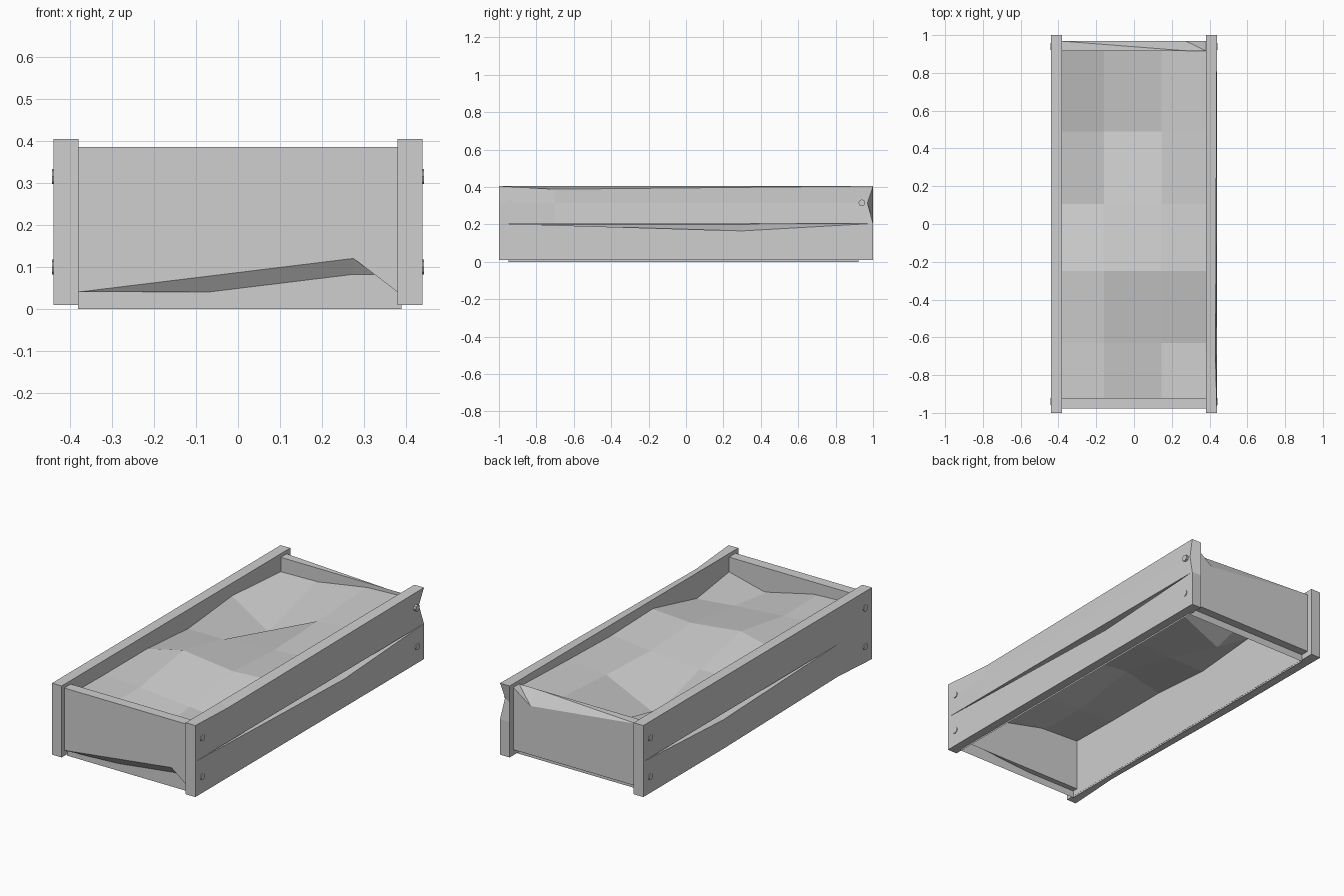
import bpy, bmesh
from mathutils import Vector, Matrix

cube = bpy.data.objects.get("Cube")
if cube:
    bpy.data.objects.remove(cube, do_unlink=True)

grey = bpy.data.materials.new("plain_grey")
grey.use_nodes = True
COLOUR = (0.62, 0.62, 0.62, 1)
grey.diffuse_color = COLOUR
grey.node_tree.nodes["Principled BSDF"].inputs["Base Color"].default_value = COLOUR


def finish(name, bm):
    mesh = bpy.data.meshes.new(name)
    bm.to_mesh(mesh)
    bm.free()
    mesh.materials.append(grey)
    obj = bpy.data.objects.new(name, mesh)
    bpy.context.collection.objects.link(obj)
    return obj


def board(name, low, high, dents=(), creases=()):
    """Box whose edges are worn: each dent is (cut axis, edge point, shift).
    Each crease joins two corners across a face, to fold it there."""
    low, high = Vector(low), Vector(high)
    bm = bmesh.new()
    bmesh.ops.create_cube(bm, size=1)
    for v in bm.verts:
        v.co = Vector([high[i] if v.co[i] > 0 else low[i] for i in range(3)])

    def nearest(point):
        return min(bm.verts, key=lambda v: (v.co - Vector(point)).length)

    for axis, point, shift in dents:
        normal = Vector([float(i == axis) for i in range(3)])
        bmesh.ops.bisect_plane(bm, geom=bm.verts[:] + bm.edges[:] + bm.faces[:],
                               plane_co=point, plane_no=normal)
    for start, end in creases:
        bmesh.ops.connect_verts(bm, verts=[nearest(start), nearest(end)])
    for axis, point, shift in dents:
        nearest(point).co += Vector(shift)
    return finish(name, bm)


# Side planks, two high on each side
IN, OUT, SEAM, TOP, BASE = 0.38, 0.439, 0.205, 0.405, 0.009
board("left_upper_plank", (IN, -1, SEAM), (OUT, 1, TOP), [
    (1, (OUT, -0.7, TOP), (-0.008, 0, -0.017)),
    (2, (OUT, 1, 0.315), (-0.01, -0.03, 0))])
board("left_lower_plank", (IN, -1, BASE), (OUT, 1, SEAM), [
    (1, (OUT, 0.3, SEAM), (0, 0, -0.04))])
board("right_upper_plank", (-OUT, -1, SEAM), (-IN, 1, TOP))
board("right_lower_plank", (-OUT, -1, BASE), (-IN, 1, SEAM), [
    (1, (-OUT, 0.3, SEAM), (0, 0, -0.035)),
    (1, (-OUT, -0.7, BASE), (0, 0, 0.017))])

# End boards, chipped on one outer edge each
CHIP, LOW, HIGH = 0.275, 0.04, 0.385
F_OUT, F_IN, B_IN, B_OUT = -0.977, -0.92, 0.917, 0.968
board("front_board", (-IN, F_OUT, LOW), (IN, F_IN, HIGH),
      [(0, (CHIP, F_OUT, LOW), (0, 0, 0.08))],
      [((-IN, F_OUT, LOW), (CHIP, F_IN, LOW)),
       ((CHIP, F_OUT, LOW), (IN, F_IN, LOW))])
board("back_board", (-IN, B_IN, LOW), (IN, B_OUT, HIGH),
      [(0, (CHIP, B_OUT, HIGH), (0, 0, -0.075))],
      [((-IN, B_OUT, HIGH), (CHIP, B_IN, HIGH)),
       ((CHIP, B_OUT, HIGH), (IN, B_IN, HIGH))])

# Screw heads
for side, sx in (("left", 1), ("right", -1)):
    for end, y in (("front", -0.94), ("back", 0.94)):
        for level, z in (("lower", 0.1), ("upper", 0.315)):
            bm = bmesh.new()
            bmesh.ops.create_cone(
                bm, cap_ends=True, segments=8, radius1=0.018, radius2=0.018, depth=0.02,
                matrix=Matrix.Translation((sx * 0.433, y, z)) @ Matrix.Rotation(1.5708, 4, "Y"))
            finish(f"{side}_{end}_{level}_screw", bm)

# Lumpy soil sheet with a skirt reaching the ground, open below
XS = (-0.381, -0.16, 0.145, 0.39)
YS = (-0.95, -0.63, -0.25, 0.105, 0.49, 0.921)
HEIGHTS = ((0.33, 0.32, 0.25, 0.31),
           (0.325, 0.315, 0.29, 0.265),
           (0.325, 0.375, 0.34, 0.355),
           (0.30, 0.30, 0.32, 0.345),
           (0.335, 0.195, 0.335, 0.355),
           (0.305, 0.31, 0.36, 0.37))
bm = bmesh.new()
grid = [[bm.verts.new((x, y, z)) for x, z in zip(XS, row)] for y, row in zip(YS, HEIGHTS)]
for lower, upper in zip(grid, grid[1:]):
    for i in range(len(XS) - 1):
        bm.faces.new((lower[i], lower[i + 1], upper[i + 1], upper[i]))
rim = [e for e in bm.edges if e.is_boundary]
skirt = bmesh.ops.extrude_edge_only(bm, edges=rim)["geom"]
for v in skirt:
    if isinstance(v, bmesh.types.BMVert):
        v.co.z = 0
bmesh.ops.recalc_face_normals(bm, faces=bm.faces[:])
finish("soil", bm)
